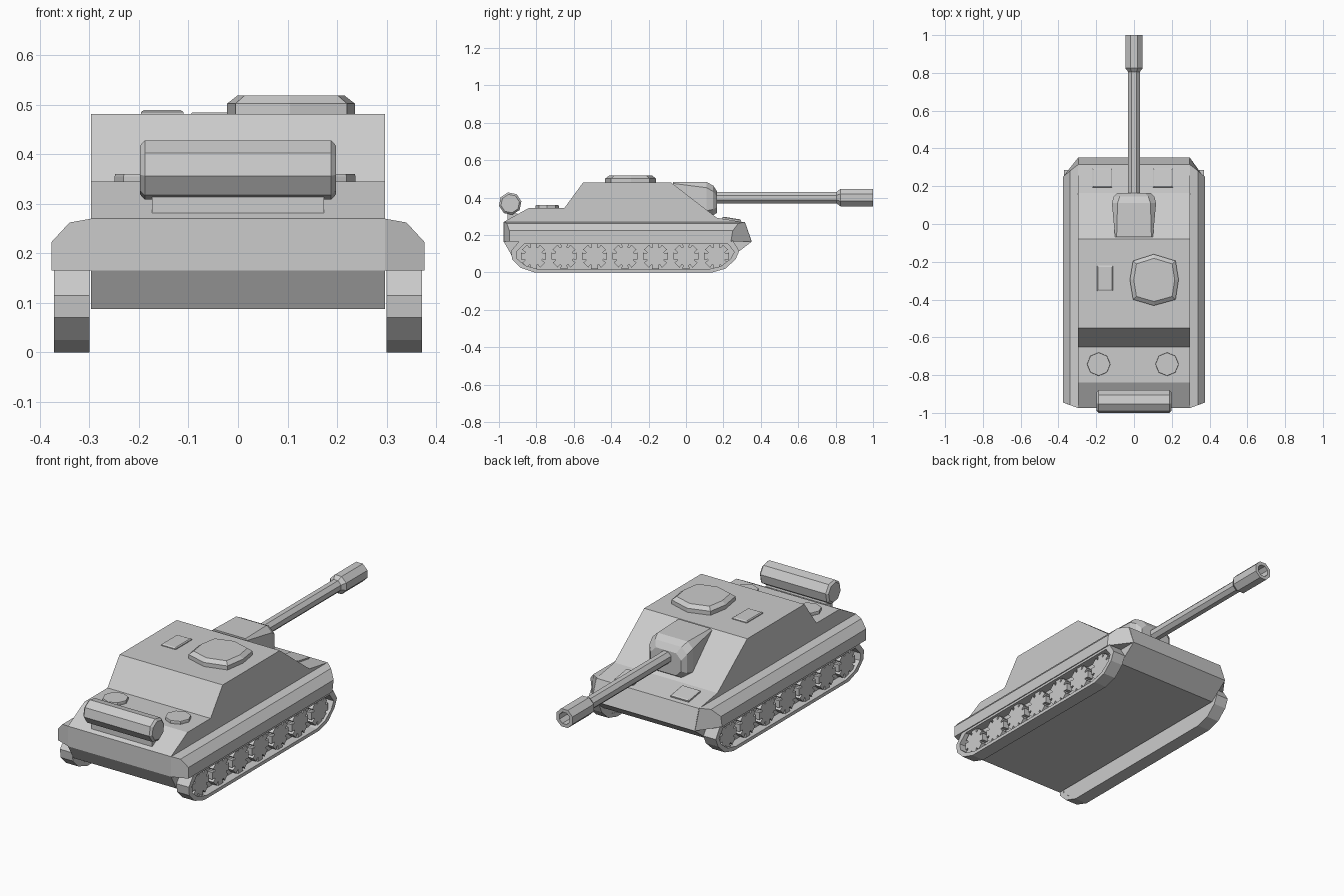
import bpy, bmesh, math
from mathutils import Matrix, Vector

if "Cube" in bpy.data.objects:
    bpy.data.objects.remove(bpy.data.objects["Cube"])


def loft(name, rings, mirror=False, loop=False):
    """Skin a list of equal-length point rings; cap the ends unless looped."""
    bm = bmesh.new()
    vs = [[bm.verts.new(p) for p in r] for r in rings]
    n = len(rings[0])
    pairs = list(zip(vs, vs[1:])) + ([(vs[-1], vs[0])] if loop else [])
    for a, b in pairs:
        for i in range(n):
            j = (i + 1) % n
            bm.faces.new((a[i], a[j], b[j], b[i]))
    if not loop:
        bm.faces.new(vs[0])
        bm.faces.new(vs[-1])
    bmesh.ops.recalc_face_normals(bm, faces=bm.faces)
    me = bpy.data.meshes.new(name)
    bm.to_mesh(me)
    bm.free()
    ob = bpy.data.objects.new(name, me)
    bpy.context.collection.objects.link(ob)
    if mirror:
        ob.modifiers.new("mirror", 'MIRROR')
    return ob


def extrude_x(name, profile, x0, x1, mirror=False):
    return loft(name, [[(x, y, z) for y, z in profile] for x in (x0, x1)], mirror)


def lathe_y(name, stations, z, sides=8):
    angs = [math.tau * (i + 0.5) / sides for i in range(sides)]
    return loft(name, [[(r * math.cos(a), y, z + r * math.sin(a)) for a in angs]
                       for y, r in stations])


def bevelled_lid(name, outline, z0, z1, z2, top):
    """Flat lid: vertical rim z0-z1, then sloping in to a scaled top at z2."""
    cx = sum(p[0] for p in outline) / len(outline)
    cy = sum(p[1] for p in outline) / len(outline)
    ring = lambda z, s: [(cx + (x - cx) * s, cy + (y - cy) * s, z) for x, y in outline]
    return loft(name, [ring(z0, 1), ring(z1, 1), ring(z2, top)])


def rect(x, y, w, h):
    return [(x - w / 2, y - h / 2), (x + w / 2, y - h / 2),
            (x + w / 2, y + h / 2), (x - w / 2, y + h / 2)]


def octagon(x, y, r):
    return [(x + r * math.cos(i * math.pi / 4), y + r * math.sin(i * math.pi / 4))
            for i in range(8)]


# Hull and casemate as one side profile
extrude_x("hull", [(-0.975, 0.165), (-0.975, 0.27), (-0.84, 0.345), (-0.65, 0.345),
                   (-0.55, 0.481), (-0.08, 0.481), (0.165, 0.292), (0.315, 0.268),
                   (0.352, 0.165), (0.25, 0.087), (-0.93, 0.087)], -0.297, 0.297)

# Sponsons over the tracks, tapered at both ends: x, z, rear y, front y
section = [(0.295, 0.27, -0.975, 0.315), (0.34, 0.262, -0.958, 0.28),
           (0.376, 0.223, -0.945, 0.25), (0.376, 0.165, -0.945, 0.24),
           (0.295, 0.165, -0.975, 0.352)]
loft("sponson", [[(x, yr, z) for x, z, yr, yf in section],
                 [(x, yf, z) for x, z, yr, yf in section]], mirror=True)

# Track bands
outer = [(-0.81, 0), (0.14, 0), (0.21, 0.02), (0.265, 0.07), (0.285, 0.115),
         (0.25, 0.17), (-0.89, 0.17), (-0.935, 0.115), (-0.93, 0.07), (-0.885, 0.025)]
inner = [(-0.325 + (y + 0.325) * 0.955, 0.085 + (z - 0.085) * 0.8) for y, z in outer]
loft("track", [[(x, y, z) for y, z in prof] for prof, x in
               ((outer, 0.3), (outer, 0.371), (inner, 0.371), (inner, 0.3))],
     mirror=True, loop=True)
extrude_x("track_backing", inner, 0.302, 0.325, mirror=True)

# Notched road wheels
for k in range(7):
    cy = -0.815 + k * 0.163
    pts = []
    for i in range(8):
        for da, r in ((-0.27, 0.07), (0.27, 0.07), (0.33, 0.05), (0.455, 0.05)):
            a = i * math.pi / 4 + da
            pts.append((cy + r * math.cos(a), 0.087 + r * math.sin(a)))
    extrude_x("road_wheel_%d" % (k + 1), pts, 0.315, 0.357, mirror=True)


# Gun mantlet lofted from chamfered sections
def mantlet_section(y, hw, z0, z1, c):
    return [(-hw, y, z0 + c), (-hw, y, z1 - c), (-hw + c, y, z1), (hw - c, y, z1),
            (hw, y, z1 - c), (hw, y, z0 + c), (hw - c, y, z0), (-hw + c, y, z0)]


loft("mantlet", [mantlet_section(-0.07, 0.1, 0.30, 0.484, 0.008),
                 mantlet_section(0.11, 0.117, 0.30, 0.483, 0.03),
                 mantlet_section(0.145, 0.108, 0.305, 0.465, 0.032),
                 mantlet_section(0.165, 0.088, 0.318, 0.435, 0.03)])

# Gun barrel and hollow muzzle
lathe_y("barrel", [(0.1, 0.033), (0.83, 0.033)], 0.4)
lathe_y("muzzle", [(0.805, 0.033), (0.825, 0.05), (1.0, 0.05), (1.0, 0.032),
                   (0.86, 0.032)], 0.4)

# Commander's cupola and roof hatch
bevelled_lid("cupola", [(-0.005, -0.195), (0.105, -0.16), (0.22, -0.195), (0.236, -0.295),
                        (0.22, -0.4), (0.105, -0.432), (-0.005, -0.4), (-0.022, -0.295)],
             0.47, 0.502, 0.518, 0.84)
bevelled_lid("roof_hatch", rect(-0.153, -0.288, 0.085, 0.135), 0.475, 0.485, 0.489, 0.88)

# Engine deck covers
for side, x in (("left", -0.187), ("right", 0.175)):
    bevelled_lid("engine_cover_" + side, octagon(x, -0.742, 0.062), 0.34, 0.355, 0.36, 0.98)

# Front deck hatches, tilted to the slope
for side, x in (("left", -0.168), ("right", 0.153)):
    ob = bevelled_lid("deck_hatch_" + side, rect(0, 0, 0.105, 0.1), -0.012, 0.006, 0.01, 0.88)
    ob.location = (x, 0.243, 0.281)
    ob.rotation_euler.x = math.atan2(-0.024, 0.15)

# Rear fuel drum and its bracket
rim = [math.tau * i / 8 + math.radians(11) for i in range(8)]
loft("fuel_drum", [[(x, -0.94 + r * math.cos(a), 0.368 + r * math.sin(a)) for a in rim]
                   for x, r in ((-0.198, 0.05), (-0.188, 0.061), (0.188, 0.061), (0.198, 0.05))])
extrude_x("drum_bracket", [(-0.955, 0.27), (-0.955, 0.315), (-0.9, 0.315), (-0.9, 0.27)],
          -0.174, 0.174)
